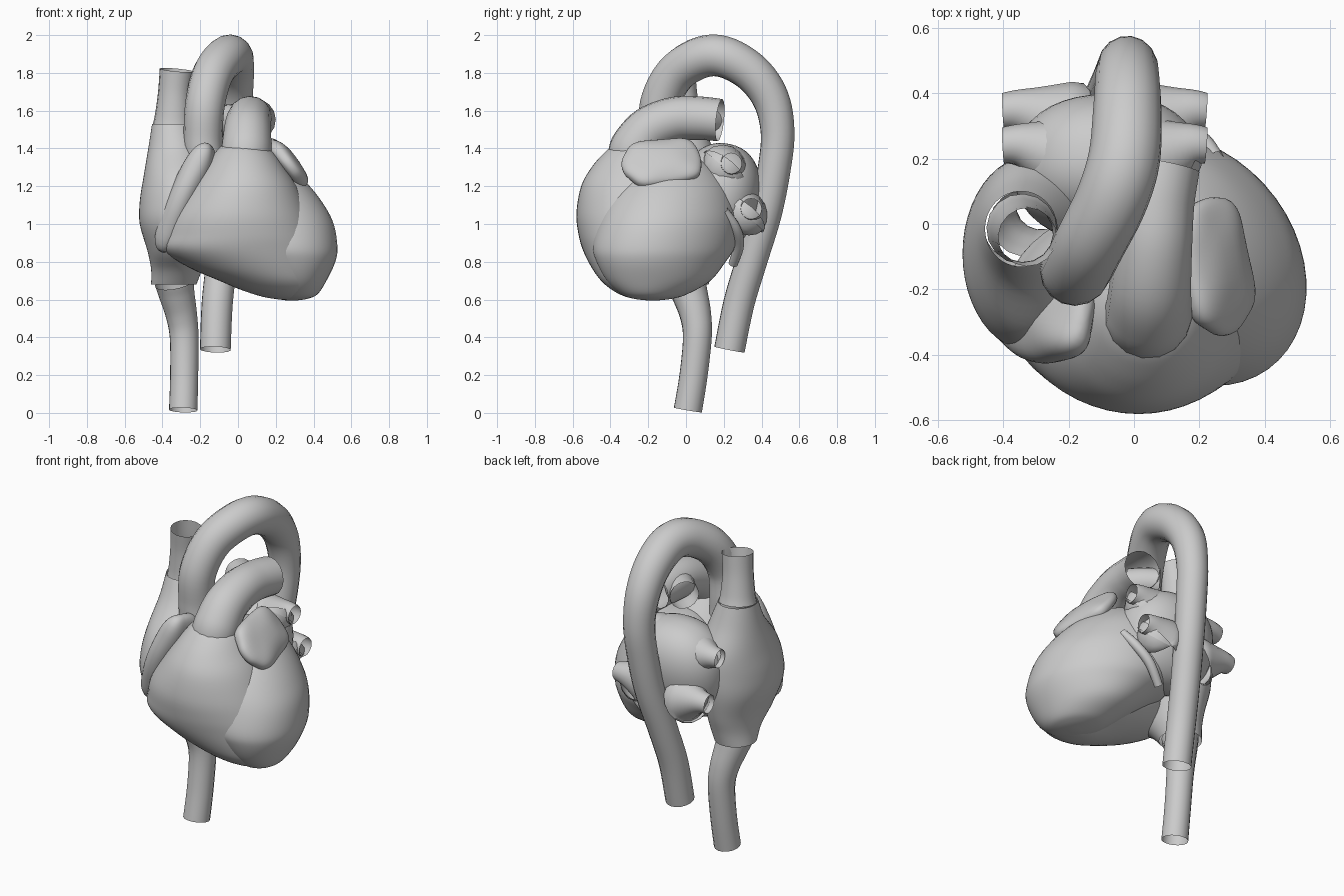
import bpy, bmesh, math
from mathutils import Vector, Euler

if "Cube" in bpy.data.objects:
    bpy.data.objects.remove(bpy.data.objects["Cube"], do_unlink=True)

GREY = (0.6, 0.6, 0.6, 1)
mat = bpy.data.materials.new("plain grey")
mat.use_nodes = True
mat.diffuse_color = GREY
mat.node_tree.nodes["Principled BSDF"].inputs["Base Color"].default_value = GREY


def finish(obj, angle=50):
    """Give the part its colour and smooth shading."""
    obj.data.materials.clear()
    obj.data.materials.append(mat)
    bpy.ops.object.select_all(action='DESELECT')
    obj.select_set(True)
    bpy.context.view_layer.objects.active = obj
    bpy.ops.object.shade_smooth_by_angle(angle=math.radians(angle))


def add_mesh(name, bm):
    bmesh.ops.recalc_face_normals(bm, faces=bm.faces)
    mesh = bpy.data.meshes.new(name)
    bm.to_mesh(mesh)
    bm.free()
    obj = bpy.data.objects.new(name, mesh)
    bpy.context.collection.objects.link(obj)
    finish(obj)


def spline(rows, steps):
    """Pass a smooth curve through rows of numbers."""
    out = []
    for i in range(len(rows) - 1):
        a, b, c, d = (rows[max(0, min(len(rows) - 1, i + k))] for k in (-1, 0, 1, 2))
        for s in range(steps):
            t = s / steps
            out.append([q + t / 2 * (r - p + t * (2*p - 5*q + 4*r - u + t * (3*(q - r) + u - p)))
                        for p, q, r, u in zip(a, b, c, d)])
    return out + [list(rows[-1])]


def loft(name, slices, shear=0.0, capped=True, sides=48):
    """Stack oval slices: height, left, right, front, back."""
    bm = bmesh.new()
    rings = []
    for z, x0, x1, y0, y1 in spline(slices, 5):
        ring = []
        for k in range(sides):
            a = math.tau * k / sides
            x = (x0 + x1) / 2 + (x1 - x0) / 2 * (math.cos(a) + shear * math.sin(a))
            y = (y0 + y1) / 2 + (y1 - y0) / 2 * math.sin(a)
            ring.append(bm.verts.new((x, y, z)))
        rings.append(ring)
    for lo, hi in zip(rings, rings[1:]):
        for k in range(sides):
            n = (k + 1) % sides
            bm.faces.new((lo[k], lo[n], hi[n], hi[k]))
    if capped:
        bm.faces.new(rings[0])
        bm.faces.new(rings[-1])
    add_mesh(name, bm)


def tube(name, points):
    """Open-ended vessel through points: x, y, z, radius."""
    curve = bpy.data.curves.new(name, 'CURVE')
    curve.dimensions = '3D'
    curve.bevel_depth = 1
    curve.bevel_resolution = 6
    path = spline(points, 6)
    line = curve.splines.new('POLY')
    line.points.add(len(path) - 1)
    for p, (x, y, z, r) in zip(line.points, path):
        p.co = (x, y, z, 1)
        p.radius = r
    obj = bpy.data.objects.new(name, curve)
    bpy.context.collection.objects.link(obj)
    bpy.ops.object.select_all(action='DESELECT')
    obj.select_set(True)
    bpy.context.view_layer.objects.active = obj
    bpy.ops.object.convert(target='MESH')
    finish(bpy.context.view_layer.objects.active)


def blob(name, centre, radii, turn=(0, 0, 0), power=1.0, lumps=0.0):
    """Rounded lump; power under one makes it boxier."""
    bm = bmesh.new()
    bmesh.ops.create_uvsphere(bm, u_segments=40, v_segments=24, radius=1)
    rot = Euler([math.radians(t) for t in turn]).to_matrix()
    for v in bm.verts:
        swell = 1 + lumps * math.sin(5 * v.co.y + 1) * math.cos(4 * v.co.z)
        p = Vector([math.copysign(abs(c) ** power, c) * r * swell for c, r in zip(v.co, radii)])
        v.co = rot @ p + Vector(centre)
    add_mesh(name, bm)


# Ventricles
loft("left_ventricle", [
    (.595, .26, .31, -.2, -.15), (.605, .2, .37, -.28, -.07), (.63, .14, .42, -.345, .01),
    (.7, .05, .465, -.42, .13), (.8, -.08, .51, -.475, .21), (.88, -.18, .52, -.495, .26),
    (1, -.23, .5, -.47, .28), (1.1, -.23, .45, -.43, .27), (1.2, -.17, .375, -.36, .23),
    (1.29, -.1, .28, -.26, .16), (1.34, -.03, .2, -.17, .08), (1.355, .04, .12, -.1, 0)],
    shear=-.2)
loft("right_ventricle", [
    (.6, .22, .3, -.24, -.18), (.615, .13, .36, -.32, -.14), (.65, .02, .42, -.39, -.08),
    (.7, -.1, .45, -.45, 0), (.77, -.26, .455, -.5, .04), (.86, -.39, .44, -.545, .06),
    (.95, -.38, .41, -.57, .06), (1.06, -.34, .37, -.58, .05), (1.2, -.25, .31, -.555, .02),
    (1.3, -.18, .245, -.5, -.03), (1.38, -.12, .185, -.43, -.1), (1.42, -.08, .13, -.38, -.14)])

# Right atrium, open into its veins, and its flap
loft("right_atrium", [
    (.68, -.46, -.22, -.12, .12), (.76, -.46, -.19, -.19, .14), (.86, -.48, -.16, -.31, .17),
    (1, -.52, -.12, -.38, .2), (1.12, -.52, -.1, -.38, .21), (1.25, -.5, -.12, -.33, .2),
    (1.4, -.475, -.18, -.2, .14), (1.53, -.455, -.235, -.13, .1)], capped=False)
blob("right_auricle", (-.275, -.275, 1.14), (.09, .145, .32), (0, 24, -15), .9, .05)

# Left atrium and its flap
blob("left_atrium", (-.08, .17, 1.14), (.29, .22, .29), (-12, 0, 0), .9)
blob("left_auricle", (.25, -.125, 1.325), (.06, .21, .15), (9, -38, 4), .82, .06)

# Lung veins, two on each side, swelling into the atrium
for side, end_x, mid_x, near_x in (("left", .22, .08, .17), ("right", -.4, -.24, -.34)):
    drop = .04 if side == "right" else 0
    for level, y, z in (("upper", .24, 1.32), ("lower", .345, 1.08)):
        tube(f"{side}_{level}_lung_vein", [
            (mid_x * .9, y - .04, z - drop - .03, .14), (mid_x, y - .03, z - drop - .02, .125),
            (near_x, y, z - drop, .07), (end_x, y, z - drop, .055)])

# Great arch vessel, rising, curving back and descending behind
tube("aorta", [
    (-.18, -.14, 1.36, .102), (-.185, -.14, 1.45, .103), (-.175, -.14, 1.63, .105),
    (-.135, -.06, 1.79, .108), (-.07, .07, 1.878, .11), (-.03, .2, 1.885, .11),
    (-.02, .35, 1.8, .105), (-.02, .45, 1.66, .098), (-.02, .485, 1.48, .09),
    (-.03, .465, 1.28, .088), (-.05, .42, 1.05, .086), (-.085, .345, .8, .084),
    (-.11, .28, .58, .083), (-.12, .23, .335, .082)])

# Lung artery with its short right branch
tube("lung_artery", [
    (.04, -.28, 1.36, .135), (.045, -.265, 1.41, .133), (.05, -.19, 1.5, .125),
    (.06, -.06, 1.555, .118), (.07, .07, 1.56, .115), (.09, .18, 1.55, .112)])
tube("lung_artery_right_branch", [
    (.04, .01, 1.55, .088), (-.01, .07, 1.55, .086), (-.08, .13, 1.545, .085)])

# Great veins above and below the right atrium
tube("upper_vena_cava", [
    (-.343, -.015, 1.525, .108), (-.341, -.02, 1.58, .098),
    (-.335, -.03, 1.7, .088), (-.325, -.04, 1.815, .09)])
tube("lower_vena_cava", [
    (-.337, 0, .69, .105), (-.325, .02, .63, .096), (-.3, .05, .52, .084),
    (-.285, .06, .4, .077), (-.285, .04, .2, .075), (-.29, .01, .015, .076)])

# Small vein along the groove behind the left ventricle
tube("groove_vein", [
    (.25, .2, 1.07, .025), (.2, .26, .98, .028), (.12, .28, .89, .028), (.03, .25, .79, .025)])
